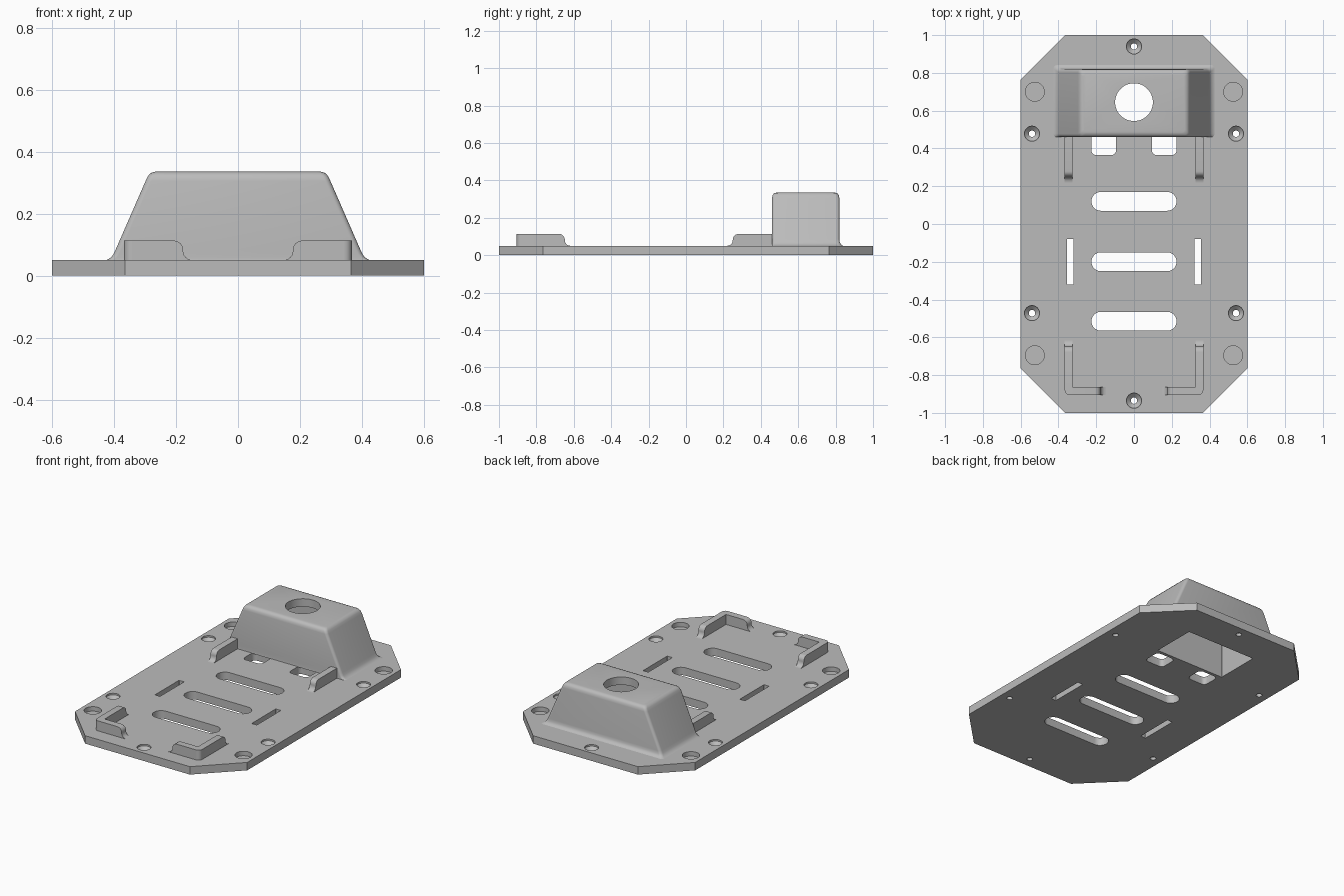
import bpy
import bmesh
from math import cos, sin, pi

cube = bpy.data.objects.get("Cube")
if cube:
    bpy.data.objects.remove(cube, do_unlink=True)

grey = bpy.data.materials.new("matte grey")
grey.use_nodes = True
grey.diffuse_color = (0.5, 0.5, 0.5, 1)
grey.node_tree.nodes["Principled BSDF"].inputs["Base Color"].default_value = grey.diffuse_color

T = 0.05      # plate thickness
RAIL = 0.113  # top of the rails


def rounded(x0, x1, y0, y1, r, steps=5):
    """Outline of a rectangle with rounded corners."""
    pts = []
    corners = [(x1 - r, y1 - r), (x0 + r, y1 - r), (x0 + r, y0 + r), (x1 - r, y0 + r)]
    for i, (cx, cy) in enumerate(corners):
        for k in range(steps + 1):
            a = pi / 2 * (i + k / steps)
            pts.append((cx + r * cos(a), cy + r * sin(a)))
    return pts


def circle(x, y, r, n=32):
    return [(x + r * cos(2 * pi * i / n), y + r * sin(2 * pi * i / n)) for i in range(n)]


def loft(bm, rings):
    """Closed solid through a stack of rings of 3D points."""
    loops = [[bm.verts.new(p) for p in ring] for ring in rings]
    bm.faces.new(loops[0])
    bm.faces.new(loops[-1])
    for a, b in zip(loops, loops[1:]):
        for i in range(len(a)):
            j = (i + 1) % len(a)
            bm.faces.new((a[i], a[j], b[j], b[i]))


def stack(bm, *levels):
    """Loft flat outlines, each given with its height."""
    loft(bm, [[(x, y, z) for x, y in outline] for outline, z in levels])


def finish(bm, name, cutter=False):
    bmesh.ops.recalc_face_normals(bm, faces=bm.faces)
    mesh = bpy.data.meshes.new(name)
    bm.to_mesh(mesh)
    bm.free()
    mesh.materials.append(grey)
    ob = bpy.data.objects.new(name, mesh)
    bpy.context.collection.objects.link(ob)
    ob.hide_render = cutter
    return ob


def activate(ob):
    bpy.ops.object.select_all(action='DESELECT')
    ob.select_set(True)
    bpy.context.view_layer.objects.active = ob


def cut(ob, *cutters):
    activate(ob)
    for c in cutters:
        mod = ob.modifiers.new("cut", 'BOOLEAN')
        mod.operation = 'DIFFERENCE'
        mod.solver = 'EXACT'
        mod.object = c
        bpy.ops.object.modifier_apply(modifier=mod.name)


def smooth(ob):
    activate(ob)
    bpy.ops.object.shade_smooth_by_angle(angle=pi / 5)


# Base plate with clipped corners
bm = bmesh.new()
octagon = [(0.6, 0.765), (0.365, 1), (-0.365, 1), (-0.6, 0.765),
           (-0.6, -0.765), (-0.365, -1), (0.365, -1), (0.6, -0.765)]
stack(bm, (octagon, 0), (octagon, T))
plate = finish(bm, "base_plate")

# Cutter for every slot and hole in the plate
bm = bmesh.new()


def through(outline):
    stack(bm, (outline, -0.02), (outline, T + 0.02))


for y in (0.12, -0.2, -0.515):
    through(rounded(-0.225, 0.225, y - 0.05, y + 0.05, 0.0495, 8))
for s in (-1, 1):
    through(rounded(s * 0.337 - 0.018, s * 0.337 + 0.018, -0.32, -0.08, 0.002, 1))
    through(rounded(s * 0.16 - 0.065, s * 0.16 + 0.065, 0.365, 0.48, 0.025))
    for y in (-0.695, 0.7):
        pocket = circle(s * 0.525, y, 0.05)
        stack(bm, (pocket, 0.022), (pocket, T + 0.02))
for x, y in ((0, 0.94), (0, -0.935), (0.54, 0.478), (-0.54, 0.478), (0.54, -0.472), (-0.54, -0.472)):
    narrow, wide = circle(x, y, 0.017), circle(x, y, 0.04)
    stack(bm, (narrow, -0.02), (narrow, 0.018), (wide, 0.04), (wide, T + 0.02))
holes = finish(bm, "plate_hole_cutter", True)

# Cavity under the hood and the round port in its roof
bm = bmesh.new()
box = rounded(-0.24, 0.24, 0.5, 0.78, 0.002, 1)
stack(bm, (box, -0.03), (box, 0.285))
cavity = finish(bm, "cavity_cutter", True)
bm = bmesh.new()
port = circle(0, 0.645, 0.1, 48)
stack(bm, (port, 0.2), (port, 0.4))
port_cutter = finish(bm, "port_cutter", True)

# Tapered hood: height, half width, front, back
bm = bmesh.new()
levels = [(0.048, 0.432, 0.46, 0.846), (0.052, 0.42, 0.46, 0.836),
          (0.059, 0.409, 0.46, 0.827), (0.07, 0.401, 0.46, 0.822),
          (0.085, 0.394, 0.46, 0.82), (0.305, 0.298, 0.46, 0.82),
          (0.32, 0.291, 0.463, 0.817), (0.331, 0.282, 0.471, 0.809),
          (0.335, 0.268, 0.485, 0.795)]
stack(bm, *[(rounded(-w, w, y0, y1, 0.018), z) for z, w, y0, y1 in levels])
hood = finish(bm, "hood")

cut(plate, holes, cavity)
cut(hood, cavity, port_cutter)
for helper in (holes, cavity, port_cutter):
    bpy.data.objects.remove(helper, do_unlink=True)


def end_profile(length, r=0.03, steps=6):
    """Side outline of a rail: flared foot, rounded top, square far end."""
    pts = [(length, T - 0.01), (-r, T - 0.01)]
    for k in range(steps + 1):
        a = pi / 2 * k / steps
        pts.append((-r + r * sin(a), T + r - r * cos(a)))
    for k in range(steps + 1):
        a = pi / 2 * k / steps
        pts.append((r - r * cos(a), RAIL - r + r * sin(a)))
    return pts + [(length, RAIL)]


def rail_y(bm, s, tip, end):
    d = 1 if end > tip else -1
    prof = end_profile(abs(end - tip))
    loft(bm, [[(s * x, tip + d * u, z) for u, z in prof] for x in (0.325, 0.367)])


def rail_x(bm, s, tip, end):
    prof = end_profile(end - tip)
    loft(bm, [[(s * (tip + u), y, z) for u, z in prof] for y in (-0.905, -0.862)])


# Straight rails by the hood and L-shaped corner stops at the front
parts = [plate, hood]
for s, side in ((1, "left"), (-1, "right")):
    bm = bmesh.new()
    rail_y(bm, s, 0.25, 0.48)
    parts.append(finish(bm, side + "_rear_rail"))

    bm = bmesh.new()
    rail_y(bm, s, -0.648, -0.905)
    outer = [e for e in bm.edges
             if all(abs(v.co.x) > 0.366 and v.co.y < -0.904 for v in e.verts)]
    bmesh.ops.bevel(bm, geom=outer, offset=0.025, segments=5, profile=0.5, affect='EDGES')
    rail_x(bm, s, 0.177, 0.342)
    parts.append(finish(bm, side + "_corner_stop"))

for ob in parts:
    smooth(ob)
